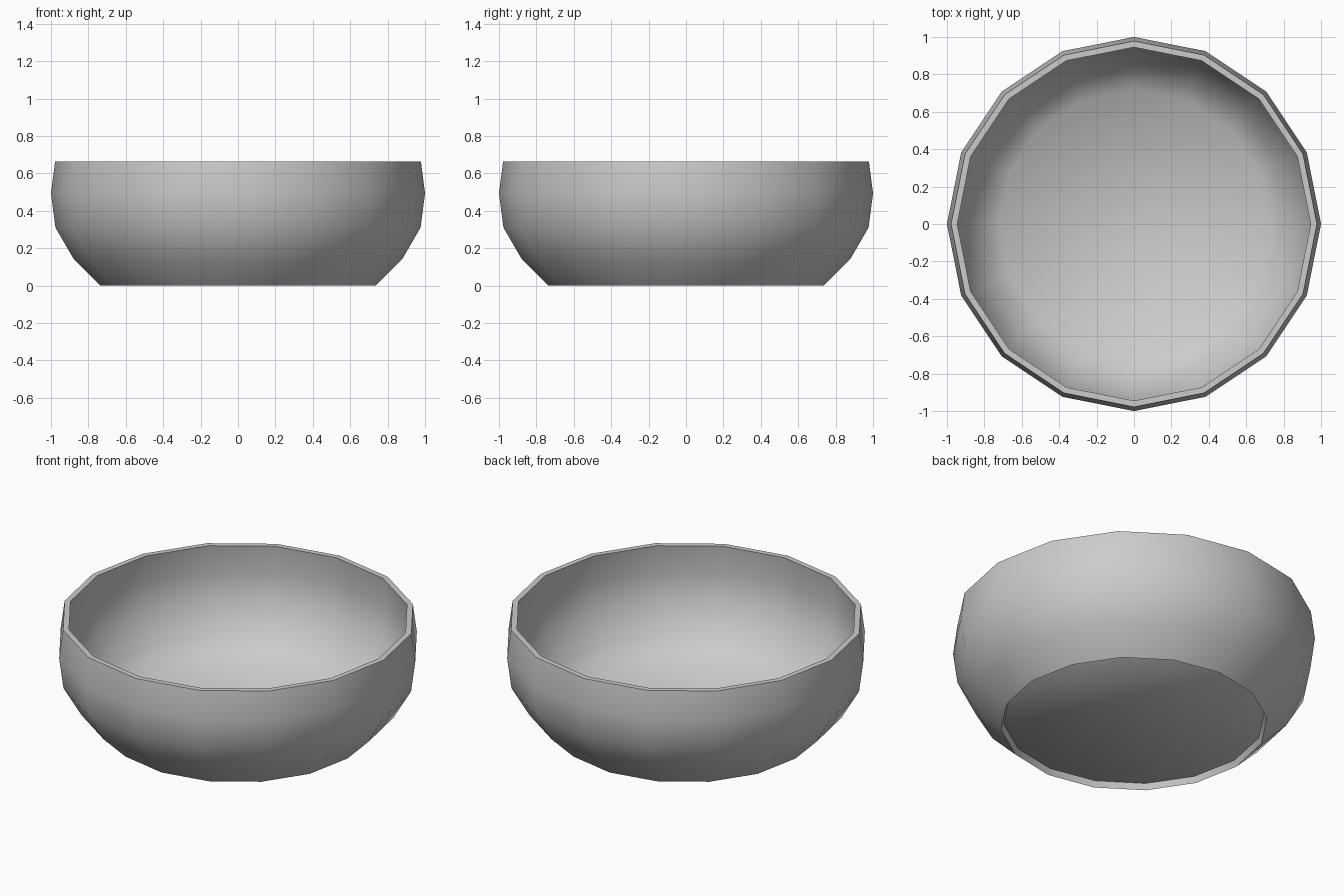
import bpy
import bmesh
from math import cos, sin, tau, radians

if "Cube" in bpy.data.objects:
    bpy.data.objects.remove(bpy.data.objects["Cube"], do_unlink=True)

SIDES = 16

# Single plain colour
grey = bpy.data.materials.new("plain_grey")
grey.use_nodes = True
colour = (0.6, 0.6, 0.6, 1.0)
grey.diffuse_color = colour
grey.node_tree.nodes["Principled BSDF"].inputs["Base Color"].default_value = colour


def lathe(name, profile, floor=False):
    """Turn a (radius, height) profile around z; optionally close its last ring."""
    bm = bmesh.new()
    rings = [[bm.verts.new((r * cos(tau * j / SIDES), r * sin(tau * j / SIDES), z))
              for j in range(SIDES)] for r, z in profile]
    for low, high in zip(rings, rings[1:]):
        for j in range(SIDES):
            k = (j + 1) % SIDES
            bm.faces.new((low[j], low[k], high[k], high[j]))
    if floor:
        bm.faces.new(rings[-1])
    mesh = bpy.data.meshes.new(name)
    bm.to_mesh(mesh)
    bm.free()
    mesh.materials.append(grey)
    obj = bpy.data.objects.new(name, mesh)
    bpy.context.collection.objects.link(obj)
    bpy.ops.object.select_all(action="DESELECT")
    obj.select_set(True)
    bpy.context.view_layer.objects.active = obj
    bpy.ops.object.shade_smooth_by_angle(angle=radians(60))
    return obj


# Wall corners, from the foot up to the rim
outer = [(0.735, 0.0), (0.877, 0.14), (0.976, 0.31), (1.0, 0.493), (0.978, 0.663)]
inner = [(0.72, 0.035), (0.85, 0.16), (0.943, 0.32), (0.966, 0.493), (0.945, 0.663)]

# Outer wall with the foot edge and the flat top rim
lathe("outer_wall", [inner[0]] + outer + [inner[-1]])

# Inner wall with the raised floor
lathe("inner_wall_and_floor", inner[::-1], floor=True)
